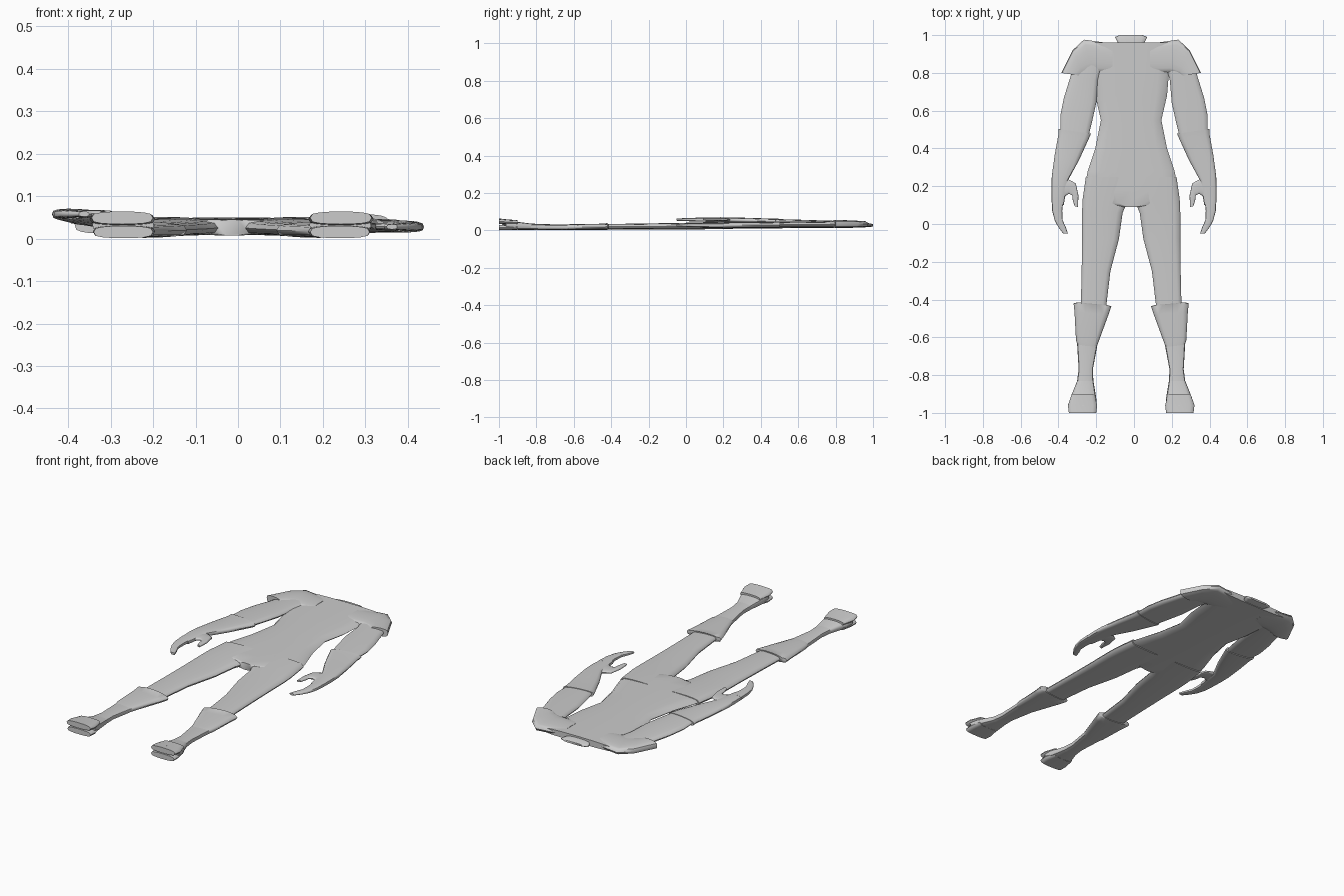
import bpy
import bmesh
import math
from mathutils import Vector

default_cube = bpy.data.objects.get("Cube")
if default_cube:
    bpy.data.objects.remove(default_cube, do_unlink=True)

SEGMENTS = 16
BODY_CENTRE = -.015      # the body sits slightly off the middle

grey = (.6, .6, .6, 1)
suit_grey = bpy.data.materials.new("suit grey")
suit_grey.use_nodes = True
suit_grey.diffuse_color = grey
suit_grey.node_tree.nodes["Principled BSDF"].inputs["Base Color"].default_value = grey


def cross_section(inner, outer, low, high):
    """Flattened oval ring between an inner and an outer edge point."""
    middle = (low + high) / 2
    ring = []
    for step in range(SEGMENTS):
        angle = math.tau * step / SEGMENTS
        across = (math.cos(angle) + 1) / 2
        swell = math.copysign(math.sqrt(abs(math.sin(angle))), math.sin(angle))
        point = Vector(inner).lerp(Vector(outer), across)
        ring.append((point.x, point.y, middle + (high - middle) * swell))
    return ring


def loft(name, edges, start, end, side=1, centre=BODY_CENTRE, lift=None):
    """Skin rings along edge pairs; the low and high z run from start to end."""
    bm = bmesh.new()
    rings = []
    for index, (inner, outer) in enumerate(edges):
        along = index / (len(edges) - 1)
        low, high = Vector(start).lerp(Vector(end), along)
        ring = []
        for x, y, z in cross_section(inner, outer, low, high):
            raised = z + lift(y) if lift else z
            ring.append(bm.verts.new((centre + side * x, y, raised)))
        rings.append(ring)
    for ring, following in zip(rings, rings[1:]):
        for step in range(SEGMENTS):
            after = (step + 1) % SEGMENTS
            bm.faces.new((ring[step], ring[after], following[after], following[step]))
    bm.faces.new(rings[0])
    bm.faces.new(rings[-1])
    bmesh.ops.recalc_face_normals(bm, faces=bm.faces)
    mesh = bpy.data.meshes.new(name)
    bm.to_mesh(mesh)
    bm.free()
    mesh.materials.append(suit_grey)
    part = bpy.data.objects.new(name, mesh)
    bpy.context.collection.objects.link(part)
    bpy.ops.object.select_all(action='DESELECT')
    part.select_set(True)
    bpy.context.view_layer.objects.active = part
    bpy.ops.object.shade_smooth_by_angle(angle=math.radians(50))


def symmetric(profile):
    """Edge pairs from half widths and y."""
    return [((-half, y), (half, y)) for half, y in profile]


def banded(profile, tilt=0.0):
    """Edge pairs from inner x, outer x and y; tilt raises the outer edge."""
    return [((inner, y), (outer, y + tilt)) for inner, outer, y in profile]


def right_arm_lift(y):
    """The right hand rests higher than the left one."""
    return .03 * min(1, max(0, (.85 - y) / .65))


# Trunk and collar
loft("torso", symmetric([
    (.23, .96), (.2, .8), (.19, .68), (.16, .55), (.19, .4),
    (.23, .28), (.25, .18), (.18, .11), (.04, .09)]),
    start=(.015, .05), end=(.007, .045))
loft("collar", symmetric([(.065, .93), (.07, .96), (.085, .99), (.06, 1)]),
     start=(.015, .045), end=(.022, .033))

# Limb parts for the left side: edges, then depth at the start and the end
body_parts = {
    "shoulder_pad": (
        [((.1, .8), (.1, .955)), ((.2, .8), (.25, .976)),
         ((.25, .79), (.31, .92)), ((.27, .785), (.37, .8))],
        (.015, .05), (.013, .057)),
    "leg": (
        banded([(.01, .24, .25), (.015, .257, .13), (.045, .26, .06),
                (.065, .26, -.08), (.11, .262, -.25), (.135, .267, -.46)]),
        (.007, .048), (.005, .034)),
    "boot_cuff": (
        banded([(.125, .285, -.43), (.105, .305, -.435), (.12, .3, -.48),
                (.175, .292, -.63), (.185, .282, -.66)], tilt=.015),
        (.002, .04), (.003, .031)),
    "boot_ankle": (
        banded([(.175, .287, -.62), (.203, .278, -.77), (.2, .286, -.83)]),
        (.003, .031), (.003, .037)),
    "boot_foot": (
        banded([(.2, .286, -.83), (.185, .322, -.92), (.183, .328, -.963)]),
        (.003, .037), (.005, .06)),
    "boot_heel": (
        banded([(.195, .315, -.9), (.18, .327, -.96), (.185, .325, -1)]),
        (.003, .032), (.001, .03)),
    "boot_toe": (
        banded([(.195, .315, -.9), (.18, .335, -.96), (.185, .33, -1)]),
        (.03, .055), (.034, .064)),
}
arm_parts = {
    "upper_arm": (
        banded([(.16, .3, .87), (.19, .335, .76), (.2, .372, .64),
                (.22, .39, .55), (.24, .39, .47)], tilt=.025),
        (.018, .05), (.018, .044)),
    "gauntlet": (
        banded([(.228, .4, .478), (.24, .4, .45), (.29, .42, .34),
                (.35, .435, .23), (.36, .438, .17), (.372, .435, .1)], tilt=.025),
        (.014, .047), (.015, .039)),
    "fingers": (
        banded([(.372, .437, .14), (.38, .433, .07), (.378, .42, .02),
                (.362, .402, -.015), (.35, .375, -.05)]),
        (.016, .04), (.022, .034)),
    "thumb": (
        [((.39, .13), (.39, .24)), ((.345, .16), (.345, .235)),
         ((.325, .15), (.308, .215)), ((.325, .13), (.294, .15)),
         ((.315, .095), (.297, .09))],
        (.018, .038), (.025, .036)),
}

# Both sides
for label, side, lift in (("left", 1, None), ("right", -1, right_arm_lift)):
    for part, (edges, start, end) in body_parts.items():
        loft(label + "_" + part, edges, start, end, side)
    for part, (edges, start, end) in arm_parts.items():
        loft(label + "_" + part, edges, start, end, side, centre=0, lift=lift)
